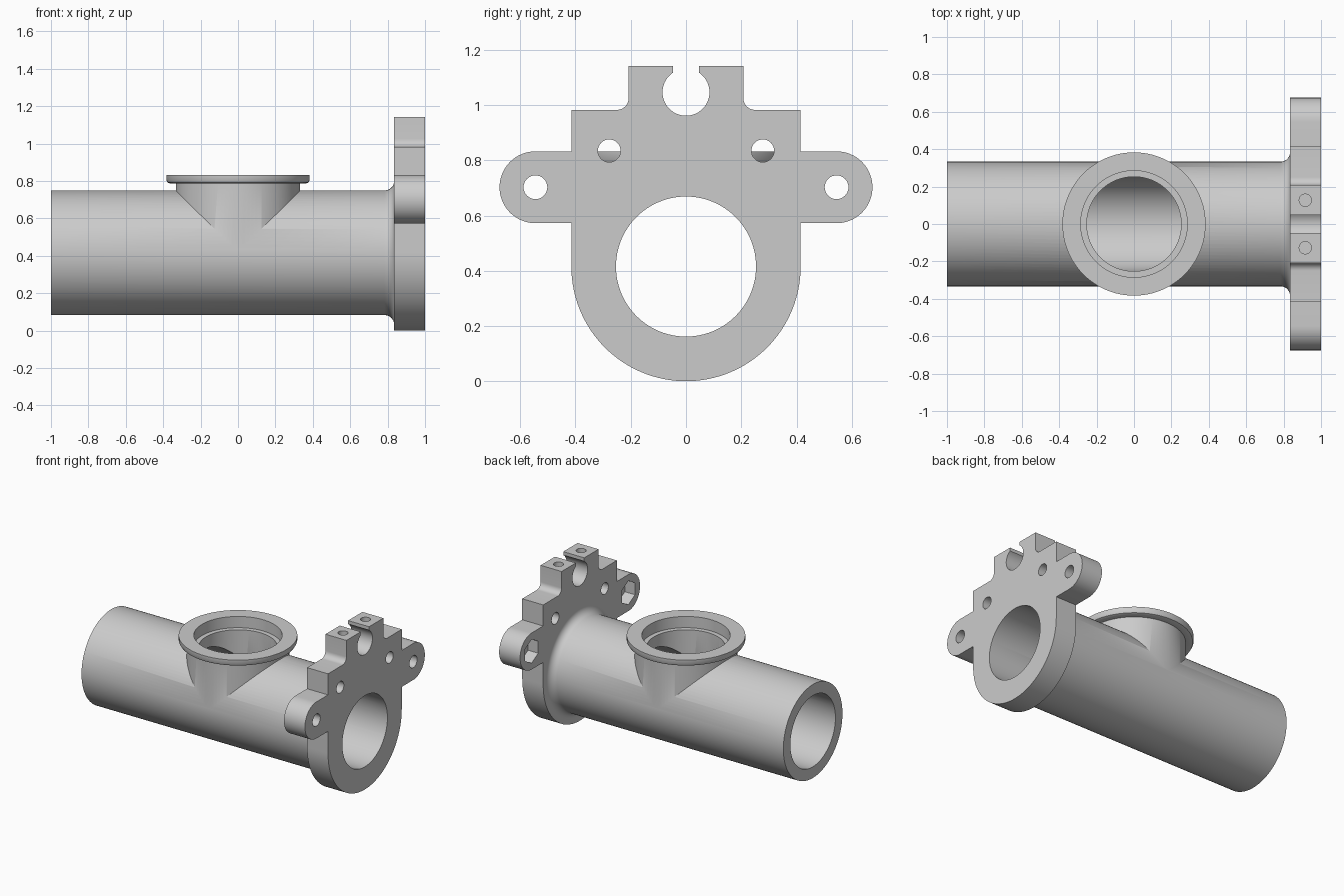
import bpy, bmesh, math
from mathutils import Matrix, Vector

if "Cube" in bpy.data.objects:
    bpy.data.objects.remove(bpy.data.objects["Cube"], do_unlink=True)

AXIS = 0.416      # height of the pipe axis
FLANGE_X = 0.835  # rear face of the flange
SEGS = 96

grey = bpy.data.materials.new("light grey")
grey.use_nodes = True
grey.diffuse_color = (0.6, 0.6, 0.6, 1)
grey.node_tree.nodes["Principled BSDF"].inputs["Base Color"].default_value = (0.6, 0.6, 0.6, 1)

ALONG_X = Matrix.Rotation(math.pi / 2, 4, 'Y')


def finish(name, bm):
    bmesh.ops.recalc_face_normals(bm, faces=bm.faces)
    mesh = bpy.data.meshes.new(name)
    bm.to_mesh(mesh)
    bm.free()
    mesh.materials.append(grey)
    obj = bpy.data.objects.new(name, mesh)
    bpy.context.collection.objects.link(obj)
    return obj


def lathe(name, profile, centre=(0, 0, 0), turn=Matrix(), segs=SEGS):
    """Solid of revolution from (radius, height) points, capped at both ends."""
    bm = bmesh.new()
    place = Matrix.Translation(centre) @ turn
    angles = [2 * math.pi * i / segs for i in range(segs)]
    rings = [[bm.verts.new(place @ Vector((r * math.cos(a), r * math.sin(a), h)))
              for a in angles] for r, h in profile]
    for low, high in zip(rings, rings[1:]):
        for i in range(segs):
            j = (i + 1) % segs
            bm.faces.new((low[i], low[j], high[j], high[i]))
    bm.faces.new(rings[0])
    bm.faces.new(rings[-1])
    return finish(name, bm)


def arc(cy, cz, r, start, end, steps):
    angles = [math.radians(start + (end - start) * i / steps) for i in range(steps + 1)]
    return [(cy + r * math.cos(a), cz + r * math.sin(a)) for a in angles]


def combine(target, other, operation):
    mod = target.modifiers.new(other.name, 'BOOLEAN')
    mod.operation = operation
    mod.solver = 'EXACT'
    mod.object = other
    bpy.context.view_layer.objects.active = target
    bpy.ops.object.modifier_apply(modifier=mod.name)
    bpy.data.objects.remove(other, do_unlink=True)


# Main pipe, flaring into the flange
flare = [(0.385 - y, x) for y, x in
         [(0.052 * math.cos(a), FLANGE_X - 0.052 + 0.052 * math.sin(a))
          for a in [math.pi / 2 * i / 8 for i in range(9)]]]
body = lathe("flanged_tee_pipe", [(0.333, -1)] + flare + [(0.385, 0.9)],
             (0, 0, AXIS), ALONG_X)

# Upright branch with its rounded rim
branch = lathe("branch_neck", [(0.332, AXIS), (0.332, 0.787), (0.365, 0.787),
                               (0.377, 0.792), (0.383, 0.803), (0.383, 0.833)])
combine(body, branch, 'UNION')

# Flange outline: round base, ear, shoulder, fillet, clamp tab and round slot
half = arc(0, AXIS, 0.415, -90, 0, 32)
half += arc(0.545, 0.703, 0.13, -90, 90, 32) and [(0.415, 0.573)]
half += arc(0.545, 0.703, 0.13, -90, 90, 32)
half += [(0.415, 0.833), (0.415, 0.983)]
half += arc(0.25, 1.025, 0.042, -90, -180, 8)
half += [(0.208, 1.142), (0.047, 1.142)]
half += arc(0, 1.047, 0.085, 56.4, -90, 28)
outline = half + [(-y, z) for y, z in reversed(half[1:-1])]

bm = bmesh.new()
face = bm.faces.new([bm.verts.new((FLANGE_X, y, z)) for y, z in outline])
moved = bmesh.ops.extrude_face_region(bm, geom=[face])["geom"]
bmesh.ops.translate(bm, vec=(1 - FLANGE_X, 0, 0),
                    verts=[v for v in moved if isinstance(v, bmesh.types.BMVert)])
combine(body, finish("mounting_flange", bm), 'UNION')

# Bores of the pipe and the branch, with a stepped seat under the rim
combine(body, lathe("pipe_bore", [(0.2535, -1.1), (0.2535, 1.1)],
                    (0, 0, AXIS), ALONG_X), 'DIFFERENCE')
combine(body, lathe("branch_bore", [(0.2525, AXIS), (0.2525, 0.753), (0.285, 0.753),
                                    (0.285, 0.9)]), 'DIFFERENCE')

# Screw holes, hex nut pockets and clamp holes on both sides
for side in (-1, 1):
    cutters = [
        lathe("ear_hole", [(0.043, 0.7), (0.043, 1.1)],
              (0, side * 0.545, 0.703), ALONG_X, 32),
        lathe("nut_pocket", [(0.085, 0.7), (0.085, 0.915)],
              (0, side * 0.545, 0.703), ALONG_X, 6),
        lathe("shoulder_hole", [(0.041, 0.7), (0.041, 1.1)],
              (0, side * 0.278, 0.835), ALONG_X, 32),
        lathe("clamp_hole", [(0.033, 0.97), (0.033, 1.2)],
              (0.916, side * 0.127, 0), segs=32),
    ]
    for cutter in cutters:
        combine(body, cutter, 'DIFFERENCE')

# Smooth the round surfaces and keep the machined edges crisp
bpy.ops.object.select_all(action='DESELECT')
body.select_set(True)
bpy.context.view_layer.objects.active = body
bpy.ops.object.shade_smooth_by_angle(angle=math.radians(30))
